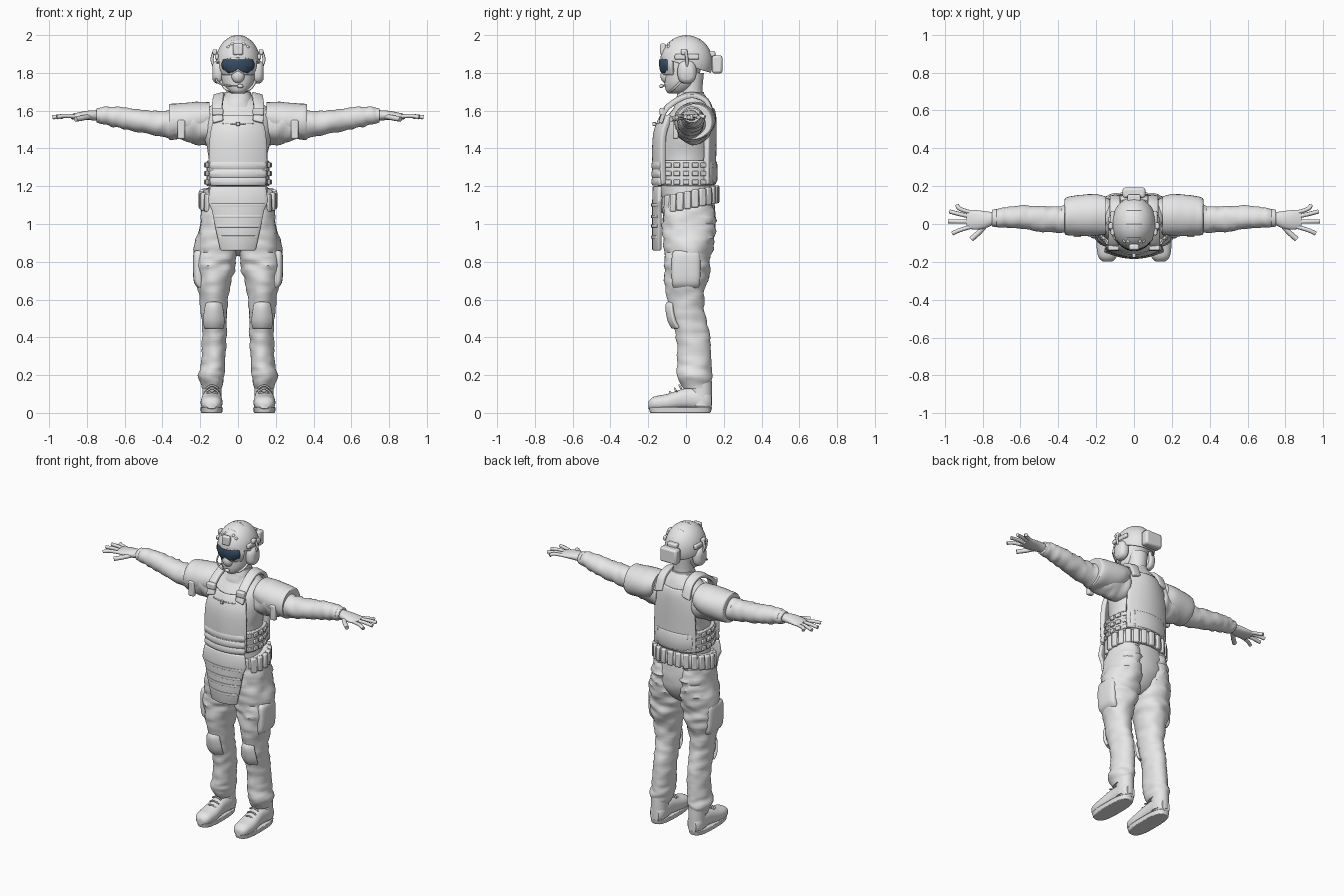
import bpy
import bmesh
import math
from mathutils import Vector, Matrix, noise

start_cube = bpy.data.objects.get("Cube")
if start_cube:
    bpy.data.objects.remove(start_cube, do_unlink=True)


def material(name, colour):
    m = bpy.data.materials.new(name)
    m.use_nodes = True
    m.diffuse_color = (*colour, 1)
    m.node_tree.nodes["Principled BSDF"].inputs["Base Color"].default_value = (*colour, 1)
    return m


GREY = material("light grey", (0.8, 0.8, 0.8))
BLUE = material("dark blue glass", (0.04, 0.075, 0.13))


def finish(name, bm, mat=GREY, mirror=False, thick=0, bevel=0, subsurf=0):
    bmesh.ops.recalc_face_normals(bm, faces=bm.faces)
    mesh = bpy.data.meshes.new(name)
    bm.to_mesh(mesh)
    bm.free()
    mesh.materials.append(mat)
    mesh.shade_smooth()
    mesh.set_sharp_from_angle(angle=math.radians(42))
    ob = bpy.data.objects.new(name, mesh)
    bpy.context.collection.objects.link(ob)
    return modify(ob, mirror, thick, bevel, subsurf)


def modify(ob, mirror, thick=0, bevel=0, subsurf=0):
    if thick:
        s = ob.modifiers.new("Thickness", "SOLIDIFY")
        s.thickness, s.offset = thick, 0
    if bevel:
        b = ob.modifiers.new("Bevel", "BEVEL")
        b.width, b.segments, b.limit_method = bevel, 2, "ANGLE"
    if subsurf:
        ob.modifiers.new("Subdivision", "SUBSURF").levels = subsurf
    if mirror:
        ob.modifiers.new("Mirror", "MIRROR").use_axis[0] = True
    return ob


def spline(rows, steps):
    """Pass a smooth curve through the rows."""
    out = []
    for i in range(len(rows) - 1):
        quad = [Vector(rows[max(0, min(len(rows) - 1, i + k))]) for k in (-1, 0, 1, 2)]
        a, b, c, d = quad
        for s in range(steps):
            t = s / steps
            out.append(b + (c - a) * t / 2 + (a * 2 - b * 5 + c * 4 - d) * t * t / 2
                       + (b * 3 - a - c * 3 + d) * t ** 3 / 2)
    return out + [Vector(rows[-1])]


def loft(name, rows, axis="z", power=2, steps=4, seg=32, wrinkle=0, slope=0, **kw):
    """Skin rings given as x, y, z and two radii."""
    bm = bmesh.new()
    rings = []
    for x, y, z, ra, rb in spline(rows, steps):
        ring = []
        for k in range(seg):
            a = math.tau * k / seg
            c = math.copysign(abs(math.cos(a)) ** (2 / power), math.cos(a)) * ra
            s = math.copysign(abs(math.sin(a)) ** (2 / power), math.sin(a)) * rb
            off = Vector({"z": (c, s, 0), "x": (0, c, s), "y": (c, 0, s)}[axis])
            p = Vector((x, y, z)) + off
            stretch = Vector((12, 12, 30)) if axis == "z" else Vector((30, 12, 12))
            p += off * wrinkle * noise.noise(p * stretch)
            p.z += slope * p.y
            ring.append(bm.verts.new(p))
        rings.append(ring)
    for r, q in zip(rings, rings[1:]):
        for k in range(seg):
            n = (k + 1) % seg
            bm.faces.new((r[k], r[n], q[n], q[k]))
    bm.faces.new(rings[0])
    bm.faces.new(rings[-1])
    return finish(name, bm, **kw)


def panel(name, rows, bulge, x=0, thick=0.03, bevel=0.006, steps=1, notch=0, cols=14, **kw):
    """Curved sheet from rows of z, half width and y."""
    bm = bmesh.new()
    grid = []
    data = spline(rows, steps)
    for i, (z, hw, y) in enumerate(data):
        ts = [2 * k / cols - 1 for k in range(cols + 1)]
        lift = notch * i / (len(data) - 1)
        grid.append([bm.verts.new((x + t * hw, y + bulge * t * t,
                                   z + lift * max(0, 1 - 2.5 * abs(t)))) for t in ts])
    for r, q in zip(grid, grid[1:]):
        for k in range(cols):
            bm.faces.new((r[k], r[k + 1], q[k + 1], q[k]))
    return finish(name, bm, thick=thick, bevel=bevel, **kw)


def box(name, loc, size, turn=0, bevel=0.008, **kw):
    bm = bmesh.new()
    m = Matrix.Translation(loc) @ Matrix.Rotation(turn, 4, "Z") @ Matrix.Diagonal((*size, 1))
    bmesh.ops.create_cube(bm, size=1, matrix=m)
    return finish(name, bm, bevel=bevel, **kw)


def ball(name, loc, radii, cut=None, **kw):
    bm = bmesh.new()
    m = Matrix.Translation(loc) @ Matrix.Diagonal((*radii, 1))
    bmesh.ops.create_uvsphere(bm, u_segments=40, v_segments=24, radius=1, matrix=m)
    if cut:
        geom = bm.verts[:] + bm.edges[:] + bm.faces[:]
        bmesh.ops.bisect_plane(bm, geom=geom, plane_co=cut[0], plane_no=cut[1], clear_inner=True)
    return finish(name, bm, **kw)


def tube(name, pts, radius, mirror=False):
    cu = bpy.data.curves.new(name, "CURVE")
    cu.dimensions, cu.bevel_depth, cu.bevel_resolution, cu.use_fill_caps = "3D", radius, 2, True
    line = cu.splines.new("POLY")
    pts = spline(pts, 4)
    line.points.add(len(pts) - 1)
    for p, co in zip(line.points, pts):
        p.co = (*co, 1)
    cu.materials.append(GREY)
    ob = bpy.data.objects.new(name, cu)
    bpy.context.collection.objects.link(ob)
    return modify(ob, mirror)


def strap(name, pts, width, thick=0.022, **kw):
    bm = bmesh.new()
    pairs = [[bm.verts.new(p + Vector((s * width / 2, 0, -s * width / 8))) for s in (-1, 1)]
             for p in spline(pts, 4)]
    for a, b in zip(pairs, pairs[1:]):
        bm.faces.new((a[0], a[1], b[1], b[0]))
    return finish(name, bm, thick=thick, bevel=0.005, **kw)


# Torso, neck and collar
loft("torso", [(0, .02, 1.08, .17, .135), (0, 0, 1.2, .155, .14), (0, 0, 1.35, .155, .145),
               (0, .005, 1.47, .18, .14), (0, .02, 1.56, .19, .125), (0, .035, 1.62, .15, .095),
               (0, .035, 1.66, .095, .08), (0, .03, 1.69, .065, .065)], wrinkle=0.03)
loft("neck", [(0, .03, 1.62, .07, .07), (0, .025, 1.7, .06, .062), (0, .03, 1.8, .062, .065)])
loft("collar", [(0, .025, 1.62, .1, .09), (0, .022, 1.66, .078, .076), (0, .025, 1.7, .068, .07)], wrinkle=.06)

# Trousers
loft("pelvis", [(0, .017, 1.14, .17, .13), (0, .017, 1.05, .19, .14), (0, .017, .95, .18, .135),
                (0, .017, .87, .11, .09), (0, .017, .83, .04, .04)], wrinkle=0.04)
loft("trouser_leg", [(.09, .015, 1.1, .1, .13), (.105, .015, .98, .103, .14), (.118, .01, .85, .114, .13),
                     (.125, .005, .75, .106, .12), (.13, 0, .63, .08, .1), (.125, .015, .5, .068, .088),
                     (.125, .04, .38, .064, .09), (.13, .045, .26, .064, .09), (.138, .045, .19, .068, .094),
                     (.138, .06, .13, .052, .07)], steps=7, seg=40, wrinkle=0.13, mirror=True)
loft("thigh_pocket", [(.205, 0, .86, .02, .06), (.21, 0, .83, .028, .075), (.207, 0, .7, .028, .075),
                      (.19, 0, .66, .02, .065)], power=3, mirror=True)
panel("knee_pad", [(.585, .03, -.09), (.56, .042, -.1), (.49, .052, -.088), (.45, .046, -.066)],
      .03, x=.128, steps=3, thick=.02, mirror=True)

# Boots
loft("boot_shaft", [(.138, .08, .04, .052, .058), (.138, .08, .12, .05, .058), (.138, .075, .2, .05, .06)], mirror=True)
loft("boot_foot", [(.138, .135, .06, .03, .04), (.138, .1, .07, .05, .06), (.138, 0, .075, .05, .055),
                   (.14, -.1, .055, .058, .045), (.14, -.17, .05, .05, .036), (.14, -.198, .042, .026, .02)],
     axis="y", power=2.3, mirror=True)
loft("boot_sole", [(.14, -.03, 0, .056, .16), (.14, -.03, .03, .06, .168)], power=2.8, steps=1, bevel=.004, mirror=True)
for i in range(4):
    tube("boot_lace", [(.105, -.075 + .025 * i, .095 + .017 * i), (.138, -.085 + .025 * i, .112 + .017 * i),
                       (.17, -.075 + .025 * i, .095 + .017 * i)], .005, mirror=True)

# Arms, shoulder guards and hands
loft("sleeve", [(.13, .035, 1.52, .1, .1), (.22, .035, 1.525, .098, .098), (.32, .028, 1.525, .082, .078),
                (.42, .025, 1.533, .07, .066), (.55, .033, 1.55, .064, .06), (.66, .035, 1.568, .056, .053),
                (.72, .033, 1.573, .05, .044), (.75, .03, 1.575, .036, .032)],
     axis="x", steps=6, wrinkle=.14, mirror=True)
loft("shoulder_guard", [(.15, .045, 1.57, .1, .075), (.2, .048, 1.555, .11, .092), (.3, .045, 1.545, .108, .095),
                        (.36, .04, 1.54, .098, .094), (.365, .04, 1.54, .085, .08)], axis="x", wrinkle=.03, mirror=True)
box("guard_buckle", (.3, -.055, 1.5), (.04, .03, .1), mirror=True)
loft("wrist_strap", [(.725, .032, 1.574, .048, .042), (.75, .031, 1.575, .045, .038)], axis="x", steps=1, bevel=.004, mirror=True)
loft("palm", [(.74, .03, 1.575, .032, .028), (.79, .022, 1.575, .046, .025), (.84, .022, 1.572, .052, .02),
              (.885, .026, 1.568, .048, .013)], axis="x", mirror=True)
for base, tip, reach in ((-.014, -.05, .96), (.012, .014, .982), (.038, .066, .975), (.06, .1, .935)):
    tube("finger", [(.86, base, 1.57), (.92, (base + tip) / 2, 1.572), (reach, tip, 1.565)], .011, mirror=True)
tube("thumb", [(.78, 0, 1.57), (.82, -.045, 1.562), (.86, -.08, 1.555)], .014, mirror=True)

# Plate carrier
panel("front_plate", [(1.57, .1, -.122), (1.54, .125, -.138), (1.47, .143, -.16), (1.34, .15, -.165), (1.21, .146, -.16)],
      .045, steps=3)
panel("back_plate", [(1.61, .1, .135), (1.57, .12, .145), (1.48, .14, .147), (1.35, .148, .145), (1.21, .148, .145)],
      -.04, steps=3)
for z in (1.31, 1.265, 1.225):
    panel("front_pouch_fold", [(z + .022, .14, -.168), (z, .148, -.174), (z - .02, .14, -.168)], .04, thick=.02, steps=2)
panel("back_pouch", [(1.33, .13, .155), (1.27, .135, .157), (1.22, .13, .155)], -.035, thick=.02)
box("chest_tab", (0, -.168, 1.53), (.02, .02, .02), bevel=.003)
panel("chest_seam", [(1.534, .08, -.158), (1.528, .08, -.16)], .02, thick=.006, bevel=0)
strap("shoulder_strap", [(.105, -.135, 1.54), (.11, -.105, 1.61), (.105, -.03, 1.665), (.1, .04, 1.682),
                         (.1, .11, 1.65), (.1, .142, 1.57)], .055, mirror=True)
box("strap_buckle", (.108, -.125, 1.595), (.06, .03, .04), mirror=True)
loft("cummerbund", [(0, 0, 1.2, .166, .15), (0, 0, 1.335, .166, .15)], power=2.6, steps=1, bevel=.006)
for row in range(3):
    for k in range(7):
        a = math.radians(-54 + 18 * k)
        box("webbing_loop", (.168 * math.cos(a) ** .75, .155 * math.sin(a), 1.222 + .045 * row),
            (.022, .034, .026), turn=a * .7, bevel=.004, mirror=True)

# Belt, pouches and groin flap
loft("belt", [(0, .017, 1.08, .185, .135), (0, .017, 1.09, .196, .147), (0, .017, 1.16, .19, .145),
              (0, .017, 1.17, .178, .133)], power=2.3, steps=2, slope=.2)
for k in range(10):
    a = math.radians(-50 + 15.5 * k)
    y = .017 + .146 * math.sin(a)
    box("belt_pouch", (.194 * math.cos(a), y, 1.125 + .2 * y), (.028, .036, .095), turn=a, mirror=True)
panel("groin_flap", [(1.2, .145, -.165), (1.12, .158, -.168), (1.08, .138, -.168), (.97, .115, -.168), (.86, .09, -.168)],
      .03, thick=.022)
for z, w in ((1.1, .14), (1.04, .126), (.99, .116), (.93, .1)):
    panel("flap_rib", [(z + .008, w, -.18), (z - .008, w, -.18)], .03, thick=.009, bevel=.002)

# Head, face mask and goggles
loft("head", [(0, -.045, 1.69, .03, .045), (0, -.04, 1.705, .055, .066), (0, -.03, 1.74, .08, .083),
              (0, -.022, 1.79, .09, .092), (0, -.01, 1.86, .094, .1), (0, 0, 1.93, .08, .09)])
ball("mask_nose", (0, -.105, 1.785), (.035, .03, .04))
panel("goggle_frame", [(1.885, .086, -.122), (1.84, .096, -.126), (1.79, .076, -.12)], .055, steps=3, notch=.02, thick=.022)
panel("goggle_lens", [(1.87, .076, -.138), (1.84, .085, -.14), (1.802, .066, -.135)], .042,
      steps=3, notch=.02, thick=.008, bevel=0, mat=BLUE)
strap("chin_strap", [(.095, .01, 1.8), (.088, -.03, 1.75), (.06, -.07, 1.712), (.01, -.09, 1.698)], .014, thick=.012, mirror=True)

# Helmet and its fittings
HC, HR = Vector((0, .002, 1.855)), Vector((.112, .134, .138))


def dome(x, y):
    u = max(0, 1 - (x / HR.x) ** 2 - ((y - HC.y) / HR.y) ** 2)
    return (x, y, HC.z + HR.z * math.sqrt(u) + .003)


ball("helmet_shell", HC, HR, cut=((0, 0, 1.84), (0, .3, 1)), thick=.012, bevel=.003)
for s in (-1, 1):
    tube("helmet_cord", [dome(s * x, y) for x, y in
                         ((.04, -.11), (.075, -.06), (.03, -.02), (.075, .04), (.03, .08), (.05, .11))], .004)
for y in (-.07, 0, .07):
    tube("helmet_cross_cord", [dome(x / 100, y) for x in range(-8, 9, 4)], .004)
box("front_mount", (0, -.122, 1.925), (.055, .03, .06))
for x in (.03, .05):
    ball("helmet_stud", dome(x, -.09), (.01, .01, .01), mirror=True)
box("side_rail", (.112, .005, 1.885), (.022, .13, .03), mirror=True)
box("rail_clamp", (.122, -.01, 1.91), (.024, .035, .03), mirror=True)
box("rear_battery", (0, .165, 1.845), (.12, .055, .095), bevel=.012)
box("battery_clip", (0, .13, 1.9), (.07, .05, .03))
loft("ear_cup", [(.08, .005, 1.805, .04, .05), (.095, .005, 1.805, .05, .062), (.12, .005, 1.805, .046, .058),
                 (.134, .005, 1.805, .03, .042)], axis="x", power=2.5, mirror=True)
tube("ear_cup_arm", [(.125, .005, 1.83), (.138, .005, 1.87), (.128, 0, 1.91)], .008, mirror=True)
tube("microphone_boom", [(-.12, -.02, 1.775), (-.1, -.08, 1.745), (-.04, -.125, 1.73), (.01, -.13, 1.73)], .005)
ball("microphone", (.012, -.13, 1.73), (.016, .011, .011))
